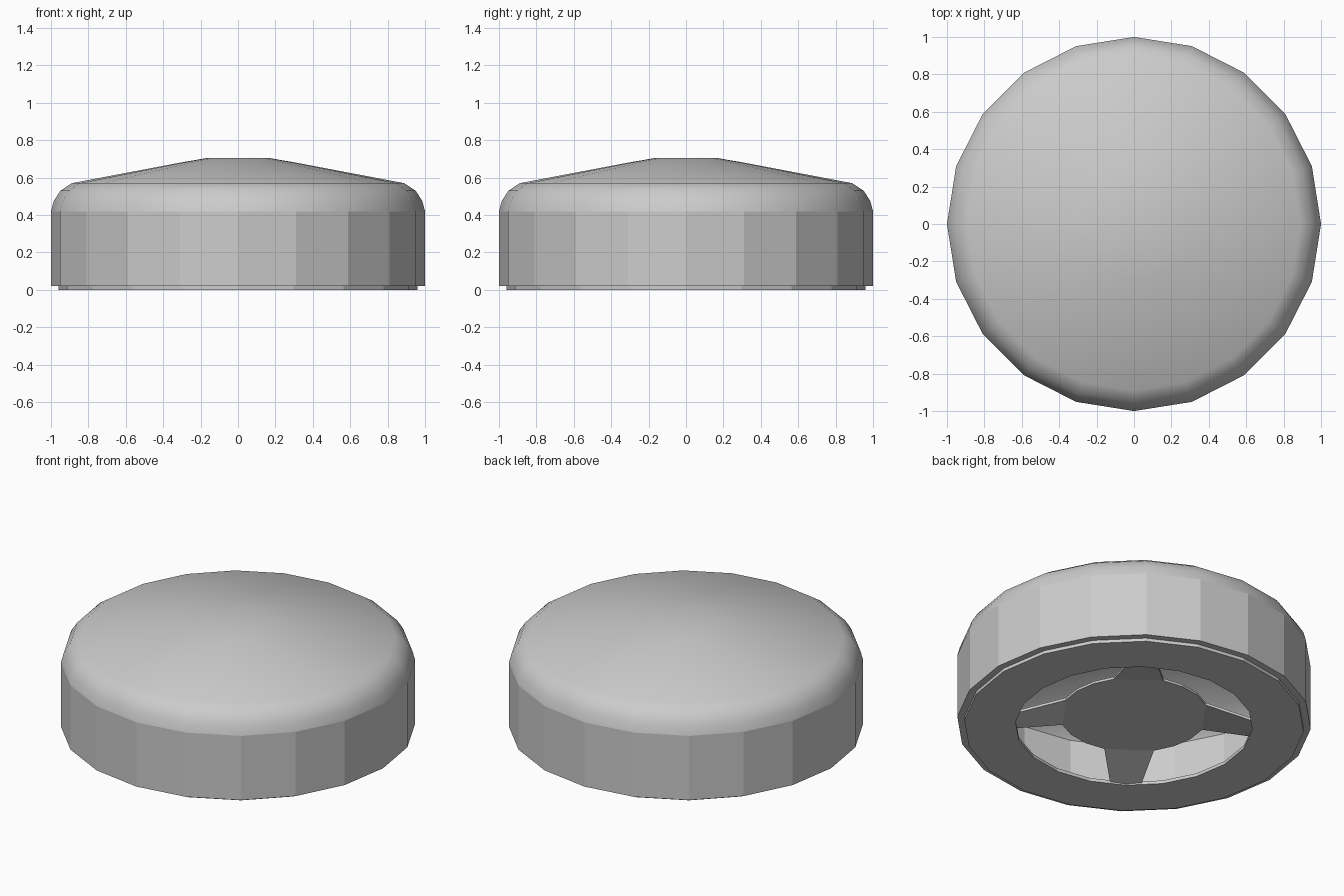
import bpy, bmesh
from math import radians, sin, cos, asin, pi

if "Cube" in bpy.data.objects:
    bpy.data.objects.remove(bpy.data.objects["Cube"])

SIDES = 20


def finish(name, bm):
    bmesh.ops.remove_doubles(bm, verts=bm.verts, dist=1e-5)
    bmesh.ops.recalc_face_normals(bm, faces=bm.faces)
    mesh = bpy.data.meshes.new(name)
    bm.to_mesh(mesh)
    bm.free()
    obj = bpy.data.objects.new(name, mesh)
    bpy.context.collection.objects.link(obj)
    return obj


def lathe(name, profile, smooth_bands=(), closed=False):
    """Spin a (radius, height) profile; listed bands are smooth shaded."""
    bm = bmesh.new()
    rings = [[bm.verts.new((r * cos(2 * pi * i / SIDES), r * sin(2 * pi * i / SIDES), z))
              for i in range(SIDES)] for r, z in profile]
    count = len(rings) if closed else len(rings) - 1
    for b in range(count):
        a, c = rings[b], rings[(b + 1) % len(rings)]
        for i in range(SIDES):
            j = (i + 1) % SIDES
            face = bm.faces.new((a[i], a[j], c[j], c[i]))
            face.smooth = b in smooth_bands
    if not closed:
        for ring in (rings[0], rings[-1]):
            bm.faces.new(ring).smooth = True
    return finish(name, bm)


# Domed hollow shell: outer skin first, then back down the inner skin
outer = [(1.0, 0.02), (1.0, 0.42), (0.985, 0.475), (0.95, 0.53), (0.89, 0.57),
         (0.31, 0.68), (0.165, 0.705)]
inner = [(0.165, 0.665), (0.31, 0.64), (0.87, 0.53), (0.96, 0.42), (0.96, 0.02)]
bm = bmesh.new()


def add_skin(profile):
    rings = [[bm.verts.new((r * cos(2 * pi * i / SIDES), r * sin(2 * pi * i / SIDES), z))
              for i in range(SIDES)] for r, z in profile]
    for a, c in zip(rings, rings[1:]):
        for i in range(SIDES):
            j = (i + 1) % SIDES
            face = bm.faces.new((a[i], a[j], c[j], c[i]))
            face.smooth = abs(a[0].co.x - c[0].co.x) > 1e-4
    return rings


skin_out, skin_in = add_skin(outer), add_skin(inner)
bm.faces.new(skin_out[-1]).smooth = True
bm.faces.new(skin_in[0])
for i in range(SIDES):
    j = (i + 1) % SIDES
    bm.faces.new((skin_in[-1][i], skin_in[-1][j], skin_out[0][j], skin_out[0][i]))
finish("domed_shell", bm)

# Flat base ring
lathe("base_ring", [(0.96, 0.0), (0.96, 0.02), (0.67, 0.02), (0.67, 0.0)], closed=True)

# Raised hub with four tapered spokes sloping down to the ring
HUB_R, HUB_Z, RIM_R, RIM_Z = 0.42, 0.08, 0.69, 0.012
half = asin(0.14 / HUB_R)
rim_half = asin(0.085 / RIM_R)
bm = bmesh.new()


def point(r, angle, z):
    return bm.verts.new((r * cos(angle), r * sin(angle), z))


outline = []
for k in range(4):
    mid = radians(54 + 90 * k)
    gap = pi / 2 - 2 * half
    arc = [point(HUB_R, mid - half, HUB_Z), point(HUB_R, mid + half, HUB_Z)]
    tip = [point(RIM_R, mid - rim_half, RIM_Z), point(RIM_R, mid + rim_half, RIM_Z)]
    bm.faces.new((arc[0], tip[0], tip[1], arc[1]))
    outline += arc + [point(HUB_R, mid + half + gap * t / 3, HUB_Z) for t in (1, 2)]
bm.faces.new(outline)
hub = finish("hub_and_spokes", bm)
thick = hub.modifiers.new("thickness", 'SOLIDIFY')
thick.thickness = 0.015
thick.offset = 0
